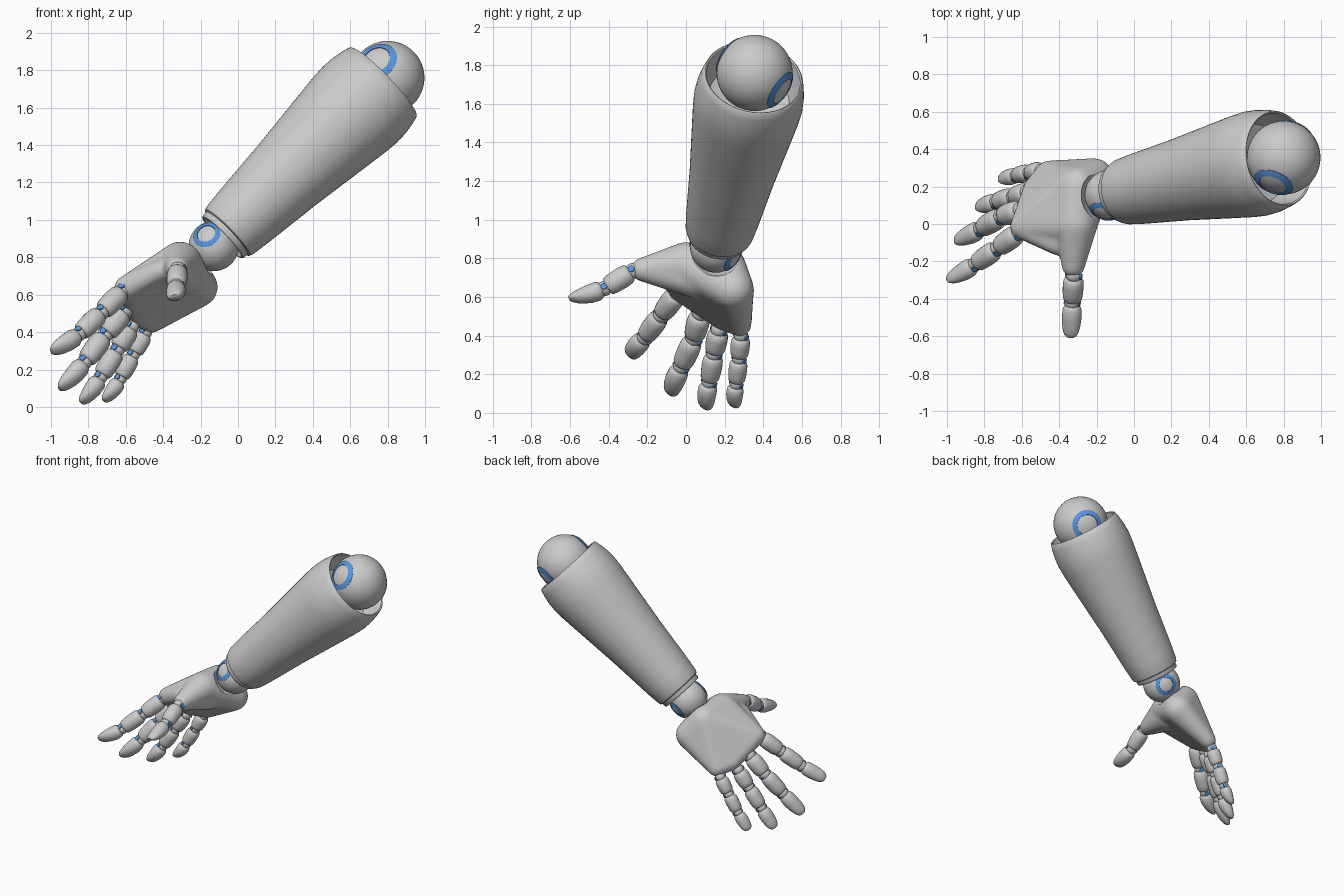
import bpy, bmesh
from math import sin, cos, pi, asin, radians
from mathutils import Vector, Matrix

if "Cube" in bpy.data.objects:
    bpy.data.objects.remove(bpy.data.objects["Cube"])

V = Vector
WRIST, ELBOW = V((-.13, .155, .86)), V((.80, .355, 1.76))
ARM = (ELBOW - WRIST).normalized()
HINGE = V((-.32, -.80, .53)).normalized()
BACK = V((-.72, .55, .43))          # direction the back of the hand faces

blue = bpy.data.materials.new("blue")
blue.diffuse_color = (.10, .30, .72, 1)
blue.use_nodes = True
blue.node_tree.nodes["Principled BSDF"].inputs["Base Color"].default_value = blue.diffuse_color


def finish(name, bm, mat=None, angle=40):
    bmesh.ops.recalc_face_normals(bm, faces=bm.faces)
    me = bpy.data.meshes.new(name)
    bm.to_mesh(me)
    bm.free()
    ob = bpy.data.objects.new(name, me)
    bpy.context.collection.objects.link(ob)
    if mat:
        me.materials.append(mat)
    for o in bpy.context.selected_objects:
        o.select_set(False)
    ob.select_set(True)
    bpy.context.view_layer.objects.active = ob
    bpy.ops.object.shade_smooth_by_angle(angle=radians(angle))
    return ob


def frame(d, ref):
    z = d.normalized()
    y = (ref - z * ref.dot(z)).normalized()
    return y.cross(z), y, z


def skin(name, rings, cap=True, closed=False, mat=None):
    bm = bmesh.new()
    vs = [[bm.verts.new(p) for p in r] for r in rings]
    n = len(vs[0])
    pairs = list(zip(vs, vs[1:])) + ([(vs[-1], vs[0])] if closed else [])
    for a, b in pairs:
        for i in range(n):
            j = (i + 1) % n
            bm.faces.new((a[i], a[j], b[j], b[i]))
    if cap and not closed:
        bm.faces.new(vs[0][::-1])
        bm.faces.new(vs[-1])
    return finish(name, bm, mat)


def lathe(name, origin, axis, profile, n=64, closed=False, mat=None):
    x, y, z = frame(axis, BACK)
    rings = [[origin + z * t + (x * cos(2 * pi * i / n) + y * sin(2 * pi * i / n)) * r
              for i in range(n)] for r, t in profile]
    return skin(name, rings, closed=closed, mat=mat)


def loft(name, p0, p1, back, r, sections, n=24):
    x, y, z = frame(p1 - p0, back)
    rings = [[p0.lerp(p1, t) + x * (r * w * cos(2 * pi * i / n))
              + y * (r * (s + h * sin(2 * pi * i / n))) for i in range(n)]
             for t, w, h, s in sections]
    return skin(name, rings)


def ball(name, c, r, seg=32):
    bm = bmesh.new()
    bmesh.ops.create_uvsphere(bm, u_segments=seg, v_segments=seg // 2, radius=r,
                              matrix=Matrix.Translation(c))
    return finish(name, bm)


# Ball joints with a blue ring on each hinge side
def ball_joint(name, c, r, inner, outer):
    ball(name, c, r, 48)
    a0, a1 = asin(inner / r), asin(outer / r)
    angs = [a0 + (a1 - a0) * k / 4 for k in range(5)]
    prof = [((r + .004) * sin(a), (r + .004) * cos(a)) for a in angs]
    prof += [((r - .006) * sin(a), (r - .006) * cos(a)) for a in reversed(angs)]
    for side, s in (("front", 1), ("back", -1)):
        lathe(f"{name}_ring_{side}", c, HINGE * s, prof, 40, True, blue)


ball_joint("elbow_ball", ELBOW, .197, .074, .107)
ball_joint("wrist_ball", WRIST, .134, .050, .075)

# Forearm shell, hollow at the elbow end
lathe("forearm", WRIST, ARM, [
    (.10, .11), (.160, .098), (.171, .104), (.178, .125), (.190, .22), (.222, .55), (.258, .85),
    (.278, 1.02), (.284, 1.10), (.280, 1.17), (.270, 1.23), (.259, 1.272), (.253, 1.277),
    (.246, 1.272), (.236, 1.20), (.21, 1.12), (.10, 1.08)])
lathe("wrist_collar", WRIST, ARM, [
    (.10, .13), (.158, .125), (.158, .075), (.152, .066), (.143, .066), (.134, .08), (.10, .10)])


# Palm: hulls of spheres fused, smoothed, with a wrist socket cut out
def hull(bm, spheres):
    tmp = bmesh.new()
    for x, y, z, r in spheres:
        bmesh.ops.create_icosphere(tmp, subdivisions=3, radius=r,
                                   matrix=Matrix.Translation((x, y, z)))
    res = bmesh.ops.convex_hull(tmp, input=tmp.verts)
    junk = {g for g in res["geom_interior"] if isinstance(g, bmesh.types.BMVert)}
    bmesh.ops.delete(tmp, geom=list(junk), context='VERTS')
    bmesh.ops.recalc_face_normals(tmp, faces=tmp.faces)
    me = bpy.data.meshes.new("tmp")
    tmp.to_mesh(me)
    tmp.free()
    bm.from_mesh(me)
    bpy.data.meshes.remove(me)


index_k, thumb_heel = (-.595, -.015, .635, .068), (-.31, .0, .77, .115)
bm = bmesh.new()
hull(bm, [index_k, (-.56, .09, .56, .065), (-.53, .19, .49, .062), (-.46, .28, .455, .06),
          (-.215, .245, .64, .108), (-.30, .20, .76, .11), thumb_heel])
hull(bm, [thumb_heel, (-.325, -.225, .742, .062), (-.30, .06, .70, .11)])
hull(bm, [index_k, (-.41, -.11, .73, .058), (-.33, .02, .76, .09)])
palm = finish("palm", bm)
m = palm.modifiers.new("fuse", 'REMESH')
m.mode, m.voxel_size, m.use_smooth_shade = 'VOXEL', .011, True
m = palm.modifiers.new("soften", 'SMOOTH')
m.factor, m.iterations = .5, 14
socket = ball("wrist_socket_cutter", WRIST, .152, 48)
socket.hide_render = True
socket.hide_set(True)
m = palm.modifiers.new("socket", 'BOOLEAN')
m.operation, m.object, m.solver = 'DIFFERENCE', socket, 'EXACT'

# Fingers: phalanges, knuckle joints with blue pins, wedge-shaped tips
PHALANX = [(0, .62, .62, 0), (.04, .80, .80, 0), (.14, .95, .95, 0), (.35, 1, 1, 0),
           (.7, .97, .97, 0), (.9, .90, .90, 0), (.97, .80, .80, 0), (1, .62, .62, 0)]
TIP = [(0, .6, .6, 0), (.05, .80, .80, 0), (.15, .95, .93, 0), (.4, .98, .90, .02),
       (.65, .92, .74, .12), (.83, .80, .55, .22), (.94, .62, .36, .30), (1, .36, .18, .34)]


def finger(name, r, back, pts):
    pts = [V(p) for p in pts]
    for k, (a, b) in enumerate(zip(pts, pts[1:])):
        last = k == len(pts) - 2
        d = (b - a).normalized()
        side = frame(d, back)[0]
        start, end = a + d * .013, b - d * (0 if last else .013)
        rr = r * (1 - .04 * k)
        loft(f"{name}_tip" if last else f"{name}_phalanx_{k + 1}", start, end, back, rr,
             TIP if last else PHALANX)
        ball(f"{name}_joint_{k + 1}", a, rr * .74, 20)
        w = rr * .80
        lathe(f"{name}_pin_{k + 1}", a, side, [(rr * .3, -w), (rr * .3, w)], 16, mat=blue)


finger("index_finger", .058, BACK, [(-.615, -.045, .62), (-.73, -.13, .505),
                                    (-.85, -.215, .39), (-.985, -.305, .29)])
finger("middle_finger", .060, BACK, [(-.605, .075, .515), (-.71, .04, .385),
                                     (-.82, -.025, .24), (-.94, -.095, .09)])
finger("ring_finger", .056, BACK, [(-.57, .17, .43), (-.645, .145, .305),
                                   (-.735, .12, .16), (-.825, .09, .015)])
finger("little_finger", .050, BACK, [(-.495, .285, .40), (-.56, .275, .28),
                                     (-.63, .26, .15), (-.705, .24, .025)])
finger("thumb", .056, V((-.3, -.1, 1)), [(-.322, -.275, .735), (-.33, -.42, .645),
                                         (-.335, -.60, .575)])
